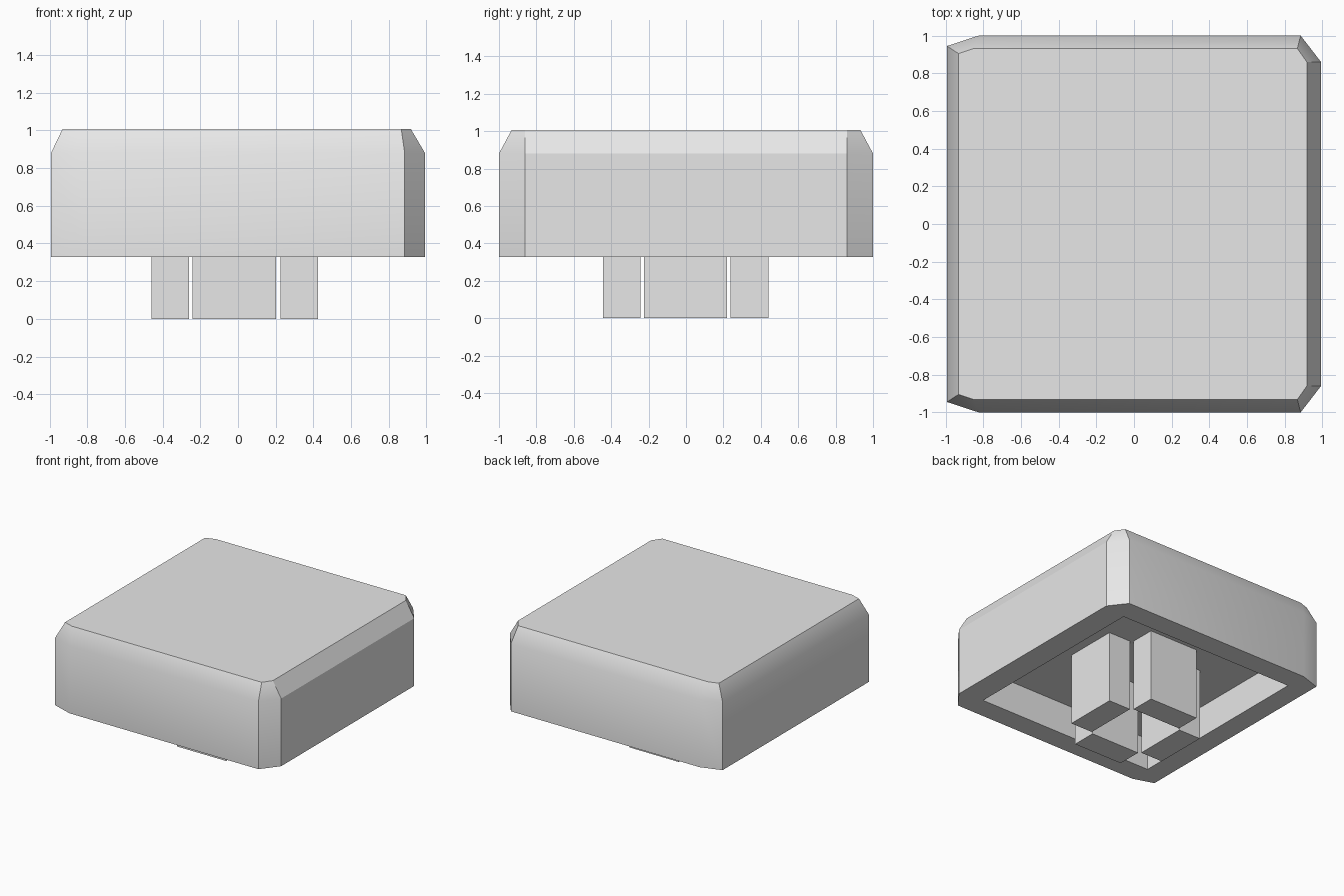
import bpy
import bmesh
import math

if "Cube" in bpy.data.objects:
    bpy.data.objects.remove(bpy.data.objects["Cube"], do_unlink=True)

# Single plain material
grey = bpy.data.materials.new("light_grey")
grey.use_nodes = True
grey.diffuse_color = (0.8, 0.8, 0.8, 1)
grey.node_tree.nodes["Principled BSDF"].inputs["Base Color"].default_value = (0.8, 0.8, 0.8, 1)


def finish(name, bm):
    bmesh.ops.recalc_face_normals(bm, faces=bm.faces)
    mesh = bpy.data.meshes.new(name)
    bm.to_mesh(mesh)
    bm.free()
    obj = bpy.data.objects.new(name, mesh)
    bpy.context.collection.objects.link(obj)
    mesh.materials.append(grey)
    return obj


def box(name, x0, x1, y0, y1, z0, z1):
    bm = bmesh.new()
    bmesh.ops.create_cube(bm, size=1)
    for v in bm.verts:
        v.co = ((x0 + x1) / 2 + v.co.x * (x1 - x0),
                (y0 + y1) / 2 + v.co.y * (y1 - y0),
                (z0 + z1) / 2 + v.co.z * (z1 - z0))
    return finish(name, bm)


def outline(half):
    """Mirror the back half of an outline to the front."""
    return half + [(x, -y) for x, y in reversed(half)]


# Cap shell: chamfered outline lofted up to a smaller top
wide = outline([(-0.993, 0.945), (-0.825, 1.0), (0.885, 1.0), (0.993, 0.86)])
narrow = outline([(-0.932, 0.905), (-0.85, 0.932), (0.867, 0.932), (0.918, 0.86)])
bm = bmesh.new()
rings = [[bm.verts.new((x, y, z)) for x, y in loop]
         for loop, z in ((wide, 0.327), (wide, 0.88), (narrow, 1.007))]
for low, high in zip(rings, rings[1:]):
    for i in range(len(low)):
        j = (i + 1) % len(low)
        bm.faces.new((low[i], low[j], high[j], high[i]))
bm.faces.new(rings[0])
bm.faces.new(rings[-1])
shell = finish("cap_shell", bm)

# Hollow underside
cutter = box("cavity_cutter", -0.82, 0.79, -0.82, 0.82, 0.1, 0.59)
cutter.hide_render = True
cut = shell.modifiers.new("cavity", 'BOOLEAN')
cut.operation = 'DIFFERENCE'
cut.solver = 'EXACT'
cut.object = cutter
bpy.context.view_layer.objects.active = shell
bpy.ops.object.select_all(action='DESELECT')
shell.select_set(True)
bpy.ops.object.modifier_apply(modifier=cut.name)
bpy.data.objects.remove(cutter, do_unlink=True)
bpy.ops.object.shade_smooth_by_angle(angle=math.radians(30))

# Four mounting posts around an open centre
for name, x0, x1, y0, y1 in (
        ("right_post", 0.225, 0.425, -0.225, 0.22),
        ("left_post", -0.46, -0.26, -0.225, 0.22),
        ("back_post", -0.242, 0.203, 0.237, 0.44),
        ("front_post", -0.242, 0.203, -0.445, -0.242)):
    box(name, x0, x1, y0, y1, 0, 0.65)
